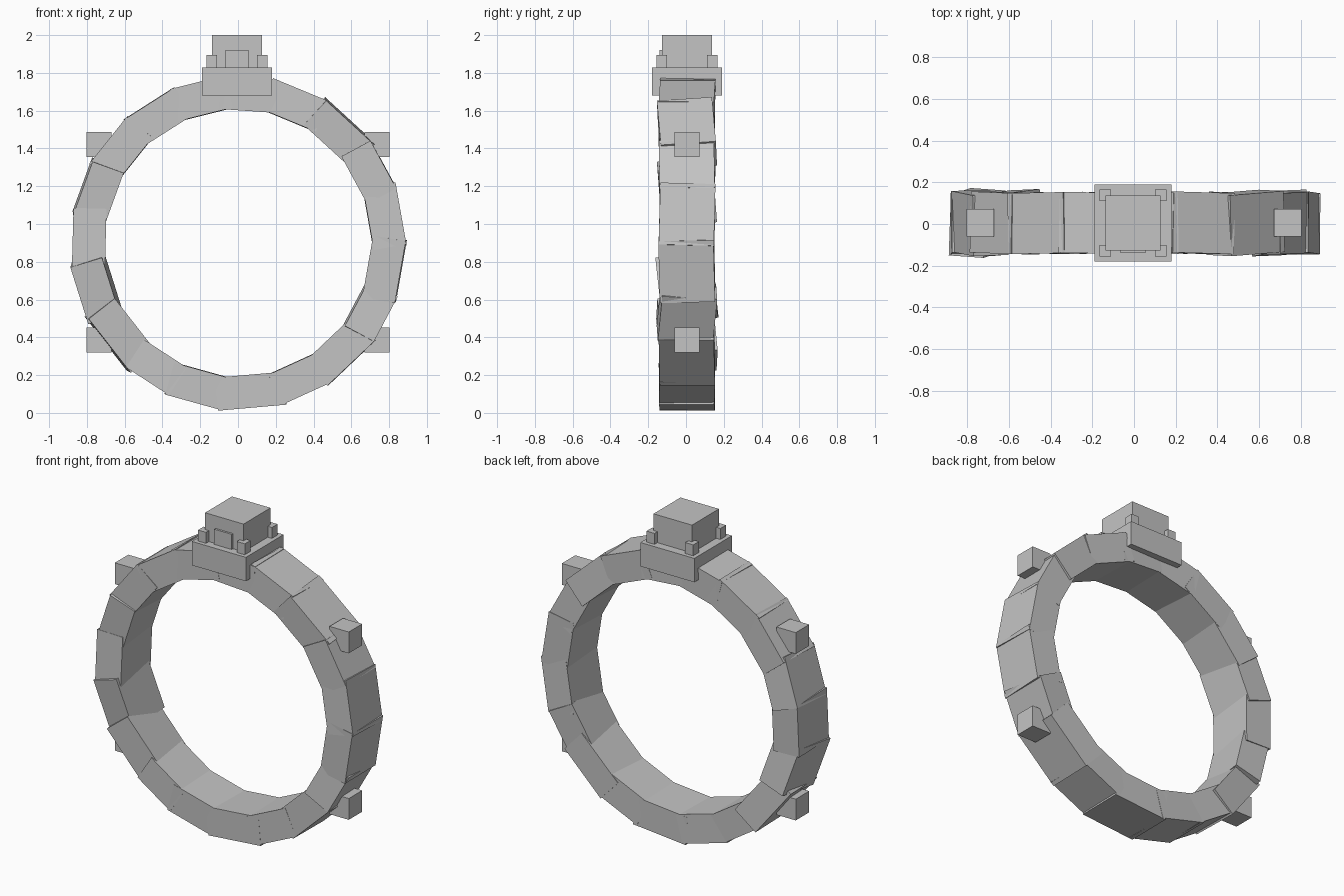
import bpy, math
from mathutils import Matrix, Vector

if "Cube" in bpy.data.objects:
    bpy.data.objects.remove(bpy.data.objects["Cube"])

stone = bpy.data.materials.new("grey stone")
stone.diffuse_color = (0.55, 0.55, 0.55, 1)
stone.use_nodes = True
stone.node_tree.nodes["Principled BSDF"].inputs["Base Color"].default_value = stone.diffuse_color

CY, CZ = 0.005, 0.9          # ring centre
R_MID, THICK, DEPTH = 0.788, 0.175, 0.292


def box(name, size, matrix):
    """Box of the given size, placed by a matrix."""
    verts = [matrix @ Vector((x * size[0] / 2, y * size[1] / 2, z * size[2] / 2))
             for x in (-1, 1) for y in (-1, 1) for z in (-1, 1)]
    faces = [(0, 1, 3, 2), (4, 6, 7, 5), (0, 4, 5, 1),
             (2, 3, 7, 6), (0, 2, 6, 4), (1, 5, 7, 3)]
    mesh = bpy.data.meshes.new(name)
    mesh.from_pydata(verts, [], faces)
    mesh.materials.append(stone)
    ob = bpy.data.objects.new(name, mesh)
    bpy.context.collection.objects.link(ob)
    return ob


def span_box(name, x, y, z):
    """Upright box from its ranges along each axis."""
    size = [b - a for a, b in (x, y, z)]
    mid = [(a + b) / 2 for a, b in (x, y, z)]
    return box(name, size, Matrix.Translation(mid))


# Ring of uneven stone blocks: end angle, turn and roll of each, in degrees
blocks = [(20, -1.5, 0.5), (37, 1, -0.5), (58, 3.5, -2), (77, -1.5, 0.5),
          (95, 1, 0), (113, -1, 0.5), (132, 1, -0.5), (151, -1.5, 0.5),
          (169, -4, -2), (188, 1.5, 0), (207, -6, 4), (229, -4.5, -2),
          (245, 1, 0), (264, -1, 0.5), (286, 0.5, 0), (303, -0.5, 0.5),
          (324, 1, -0.5), (340, -5, 2), (360, 1.5, -1)]
start = 0
for end, turn, roll in blocks:
    length = 2 * 0.885 * math.sin(math.radians(end - start) / 2) + 0.025
    place = (Matrix.Translation((0, CY, CZ))
             @ Matrix.Rotation(-math.radians((start + end) / 2), 4, 'Y')
             @ Matrix.Translation((R_MID, 0, 0))
             @ Matrix.Rotation(math.radians(turn), 4, 'X')
             @ Matrix.Rotation(math.radians(roll), 4, 'Z'))
    box("ring_block", (THICK, DEPTH, length), place)
    start = end

# Small cubes on the outer side of the ring
for sx in (-1, 1):
    for z in (0.387, 1.42):
        box("side_cube", (0.132, 0.132, 0.132), Matrix.Translation((sx * 0.737, CY, z)))

# Capstone: plinth, large cube, corner posts and front panel
span_box("plinth", (-0.19, 0.18), (-0.18, 0.19), (1.68, 1.828))
span_box("top_cube", (-0.137, 0.127), (-0.127, 0.137), (1.75, 2.0))
for sx in (-1, 1):
    for sy in (-1, 1):
        box("corner_post", (0.055, 0.055, 0.11),
            Matrix.Translation((-0.005 + sx * 0.133, CY + sy * 0.133, 1.841)))
span_box("front_panel", (-0.065, 0.055), (-0.14, -0.12), (1.80, 1.922))
